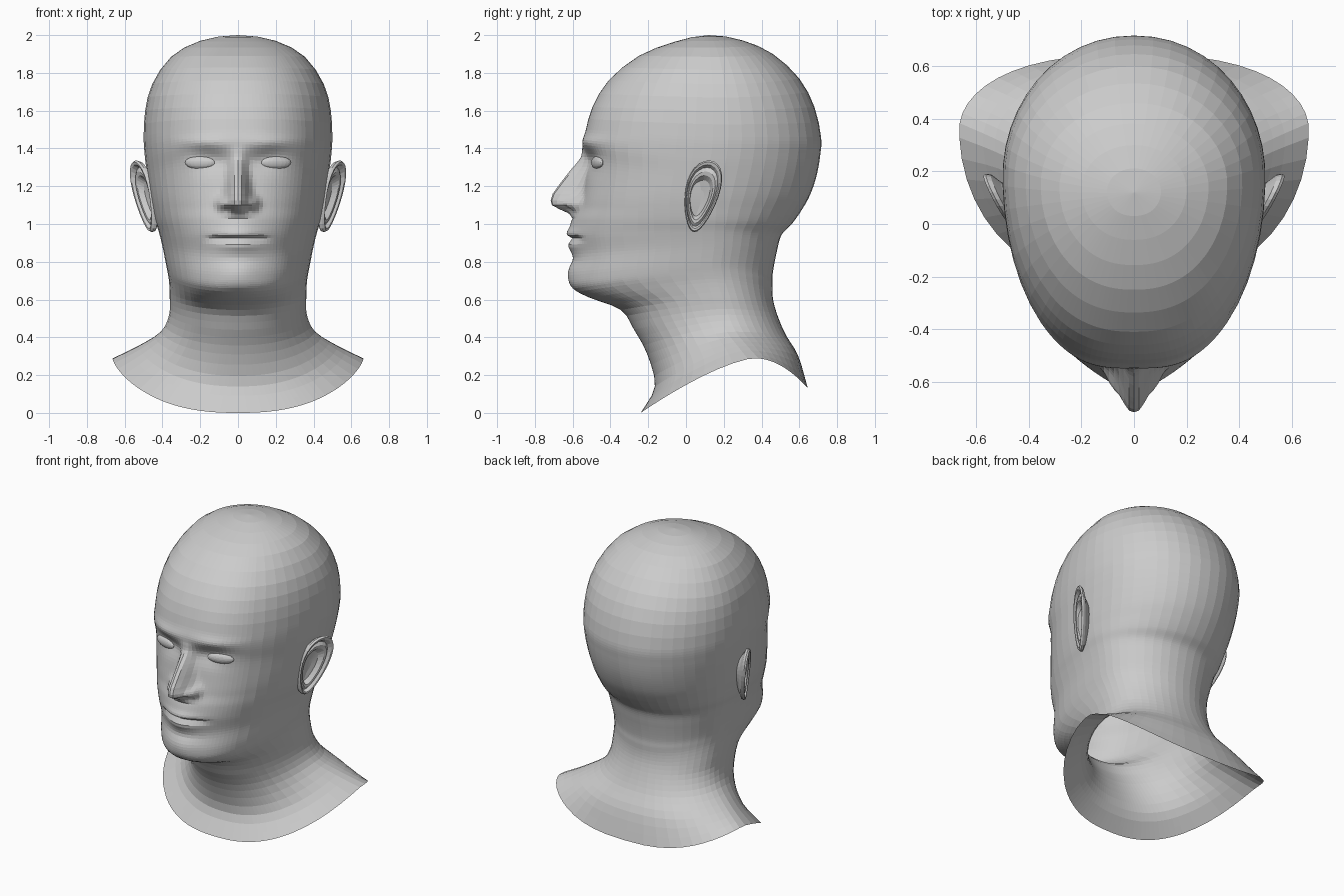
import bpy, bmesh, math
from mathutils import Vector
from mathutils.bvhtree import BVHTree

if "Cube" in bpy.data.objects:
    bpy.data.objects.remove(bpy.data.objects["Cube"])

# Matching profiles from crown to collar: front (y, z), side (x, y, z), back (y, z)
FRONT = [(.12, 2), (-.06, 1.965), (-.25, 1.89), (-.41, 1.76), (-.495, 1.62), (-.53, 1.5),
         (-.548, 1.42), (-.53, 1.32), (-.54, 1.2), (-.565, 1.1), (-.605, 1.02), (-.62, .94),
         (-.607, .84), (-.625, .73), (-.6, .66), (-.51, .61), (-.345, .545), (-.275, .44),
         (-.205, .31), (-.165, .14), (-.24, 0)]
SIDE = [(0, .12, 2), (.2, .13, 1.97), (.355, .15, 1.885), (.455, .17, 1.74), (.492, .18, 1.6),
        (.5, .18, 1.46), (.494, .17, 1.36), (.482, .15, 1.26), (.468, .13, 1.16), (.455, .12, 1.09),
        (.44, .12, 1.02), (.42, .12, .96), (.4, .12, .88), (.382, .11, .79), (.372, .12, .74),
        (.365, .14, .69), (.362, .17, .61), (.365, .2, .52), (.41, .24, .43), (.53, .3, .355),
        (.665, .36, .29)]
BACK = [(.12, 2), (.3, 1.972), (.46, 1.9), (.6, 1.77), (.68, 1.62), (.715, 1.46), (.71, 1.36),
        (.69, 1.25), (.655, 1.15), (.61, 1.07), (.56, 1.0), (.505, .94), (.48, .85), (.46, .745),
        (.458, .69), (.457, .64), (.465, .58), (.49, .5), (.53, .41), (.595, .3), (.645, .13)]


def loft(name, rings):
    """Skin closed rings of points with quads; collapsed rings become poles."""
    bm = bmesh.new()
    vs = [[bm.verts.new(p) for p in r] for r in rings]
    n = len(rings[0])
    for a, b in zip(vs, vs[1:]):
        for i in range(n):
            j = (i + 1) % n
            bm.faces.new((a[i], a[j], b[j], b[i]))
    bmesh.ops.remove_doubles(bm, verts=bm.verts, dist=1e-5)
    bmesh.ops.recalc_face_normals(bm, faces=bm.faces)
    me = bpy.data.meshes.new(name)
    bm.to_mesh(me)
    tree = BVHTree.FromBMesh(bm)
    bm.free()
    bpy.context.collection.objects.link(bpy.data.objects.new(name, me))
    return tree


def catmull(p0, p1, p2, p3, t):
    return [.5 * (2 * b + (c - a) * t + (2 * a - 5 * b + 4 * c - d) * t * t
                  + (3 * b - a - 3 * c + d) * t ** 3) for a, b, c, d in zip(p0, p1, p2, p3)]


def lookup(table, z):
    """Linear interpolation in a table with descending keys."""
    for (z0, a), (z1, b) in zip(table, table[1:]):
        if z1 <= z <= z0:
            return b + (a - b) * (z - z1) / (z0 - z1)
    return 0


def bump(x, z, cx, cz, sx, sz, px=2):
    return math.exp(-abs((x - cx) / sx) ** px - ((z - cz) / sz) ** 2)


NOSE_H = [(1.41, 0), (1.36, .02), (1.29, .08), (1.21, .132), (1.16, .158), (1.125, .16),
          (1.1, .145), (1.08, .1), (1.055, .03), (1.03, 0)]
NOSE_W = [(1.41, .045), (1.3, .042), (1.2, .052), (1.12, .065), (1.03, .07)]
# Squareness of the cross-sections by height
P_FRONT = [(3, .88), (1.9, .88), (1.5, .78), (.75, .8), (.6, .92), (.4, .92), (.25, .8), (-1, .8)]
P_BACK = [(3, .96), (.6, .96), (.25, .76), (-1, .76)]


def sculpt(x, z):
    """Forward relief of the face at (x, z)."""
    x = abs(x)
    d = -.04 * (1 - math.exp(-(x / .12) ** 2)) * math.exp(-((z - .86) / .22) ** 4)  # muzzle
    h = lookup(NOSE_H, z)
    if h:
        d += h * math.exp(-(x / lookup(NOSE_W, z)) ** 2.6)
    d += .045 * bump(x, z, .085, 1.11, .028, .032)       # nostril wings
    d -= .02 * bump(x, z, .05, 1.075, .022, .016)        # nostrils
    d -= .045 * bump(x, z, .17, 1.335, .11, .055)        # eye sockets
    d += .024 * bump(x, z, .2, 1.325, .09, .042)         # eyelids
    d += .01 * bump(x, z, .19, 1.435, .13, .03)          # brow ridges
    d += .012 * bump(x, z, 0, .952, .12, .022)           # upper lip
    d += .012 * bump(x, z, 0, .882, .11, .024)           # lower lip
    d -= .024 * bump(x, z, 0, .92, .155, .011, 6)        # mouth line
    d -= .012 * bump(x, z, 0, .81, .12, .03)             # hollow above chin
    return d


# Head and neck shell, with finer rows and columns in the face
rows = [f + s + b for f, s, b in zip(FRONT, SIDE, BACK)]
f, s, b = FRONT[1], SIDE[1], BACK[1]
before = b + (-s[0], s[1], s[2]) + f
after = tuple(2 * p - q for p, q in zip(rows[-1], rows[-2]))
ext = [before] + rows + [after]
sections = []
for i in range(len(rows) - 1):
    n = 2 if i < 5 else 8 if 8 <= i < 11 else 6 if i < 14 else 3
    sections += [catmull(*ext[i:i + 4], k / n) for k in range(n)]
sections.append(rows[-1])

half = [math.asin((.042 * i) ** (1 / .78)) for i in range(18)]
half += [half[17] + (math.pi - half[17]) * i / 18 for i in range(1, 19)]
angles = half + [-a for a in reversed(half[1:-1])]
rings = []
for fy, fz, sx, sy, sz, by, bz in sections:
    ring = []
    for a in angles:
        c, sn = math.cos(a), math.sin(a)
        front = c > 0
        ey, ez = (fy, fz) if front else (by, bz)
        power = lookup(P_FRONT if front else P_BACK, sz)
        x = math.copysign(sx * abs(sn) ** power, sn) if abs(sn) > 1e-6 else 0
        y = sy + (ey - sy) * abs(c)
        z = sz + (ez - sz) * abs(c) ** (1.4 if front else 2)
        if front:
            y -= sculpt(x, z) * min(1, c / .4)
        ring.append((x, y, z))
    rings.append(ring)
head = loft("head_and_neck", rings)

# Eyes: flattened balls seated in the lids
for side in (1, -1):
    hit = head.ray_cast(Vector((side * .2, -2, 1.325)), Vector((0, 1, 0)))[0]
    bpy.ops.mesh.primitive_uv_sphere_add(segments=20, ring_count=12, radius=1,
                                         location=hit + Vector((0, .01, 0)),
                                         rotation=(0, 0, side * .3))
    eye = bpy.context.object
    eye.name = "eye_right" if side > 0 else "eye_left"
    eye.scale = (.084, .026, .035)

# Ears: (scale, outward offset) from hidden back, over the rim, into the bowl
EAR = [(.5, -.09), (.75, -.045), (.97, -.025), (1, -.008), (.96, .004), (.89, .002), (.82, -.018),
       (.72, -.006), (.62, -.008), (.5, -.035), (.25, -.04), (0, -.04)]
for side in (1, -1):
    rings = []
    for scale, out in EAR:
        ring = []
        for k in range(28):
            t = math.tau * k / 28
            v = .19 * math.sin(t)
            u = (.09 + .026 * math.sin(t)) * math.cos(t) + .2 * v
            y = .083 + u * scale - .02 * (1 - scale)
            z = 1.147 + v * scale - .02 * (1 - scale)
            x = .457 + .48 * (y + .02) + .12 * (z - 1.15) + out
            ring.append((side * x, y, z))
        rings.append(ring)
    loft("ear_right" if side > 0 else "ear_left", rings)
